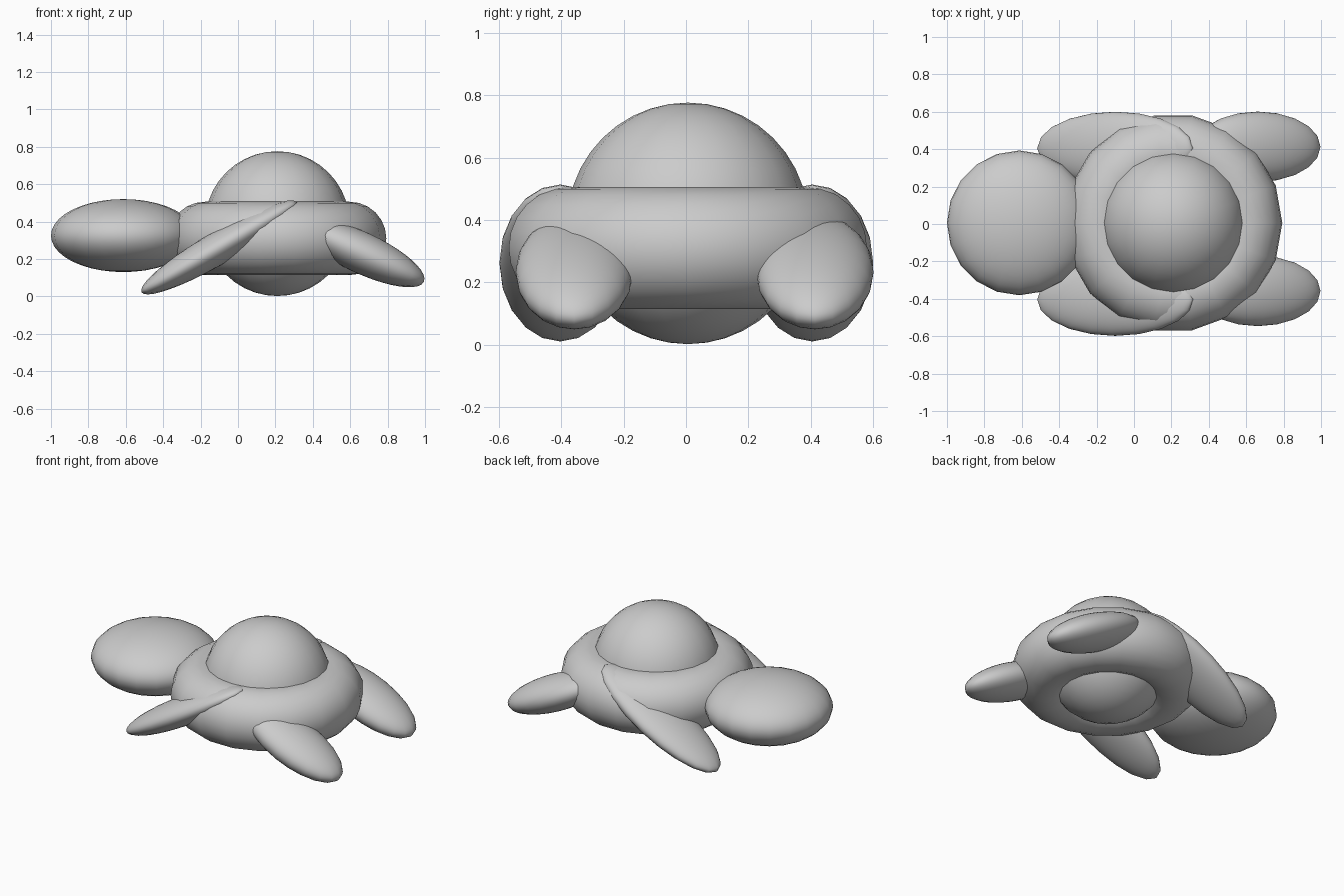
import bpy
from math import radians

if "Cube" in bpy.data.objects:
    bpy.data.objects.remove(bpy.data.objects["Cube"])

YC = 0.006  # slight sideways offset of the body


def smooth(obj, name):
    obj.name = name
    for p in obj.data.polygons:
        p.use_smooth = True
    return obj


def ellipsoid(name, loc, radii, tilt=0.0):
    bpy.ops.mesh.primitive_uv_sphere_add(
        segments=20, ring_count=20, radius=1, location=loc,
        rotation=(0, radians(tilt), 0))
    obj = bpy.context.object
    obj.scale = radii
    return smooth(obj, name)


# Round shell dome, its underside showing as the belly
ellipsoid("shell_dome", (0.21, YC, 0.389), (0.387, 0.387, 0.387))

# Thick ring around the shell
bpy.ops.mesh.primitive_torus_add(
    major_segments=18, minor_segments=24, major_radius=0.387,
    minor_radius=0.196, location=(0.21, YC, 0.31))
smooth(bpy.context.object, "shell_rim")

# Flattened head
ellipsoid("head", (-0.613, YC, 0.325), (0.387, 0.387, 0.195))

# Long front flippers and short rear flippers, both sides
for side, front_y, rear_y in (("left", 0.405, 0.413), ("right", -0.403, -0.358)):
    ellipsoid("front_flipper_" + side, (-0.10, front_y, 0.262),
              (0.48, 0.195, 0.087), -30)
    ellipsoid("rear_flipper_" + side, (0.662, rear_y, 0.233),
              (0.366, 0.188, 0.11), 25)
